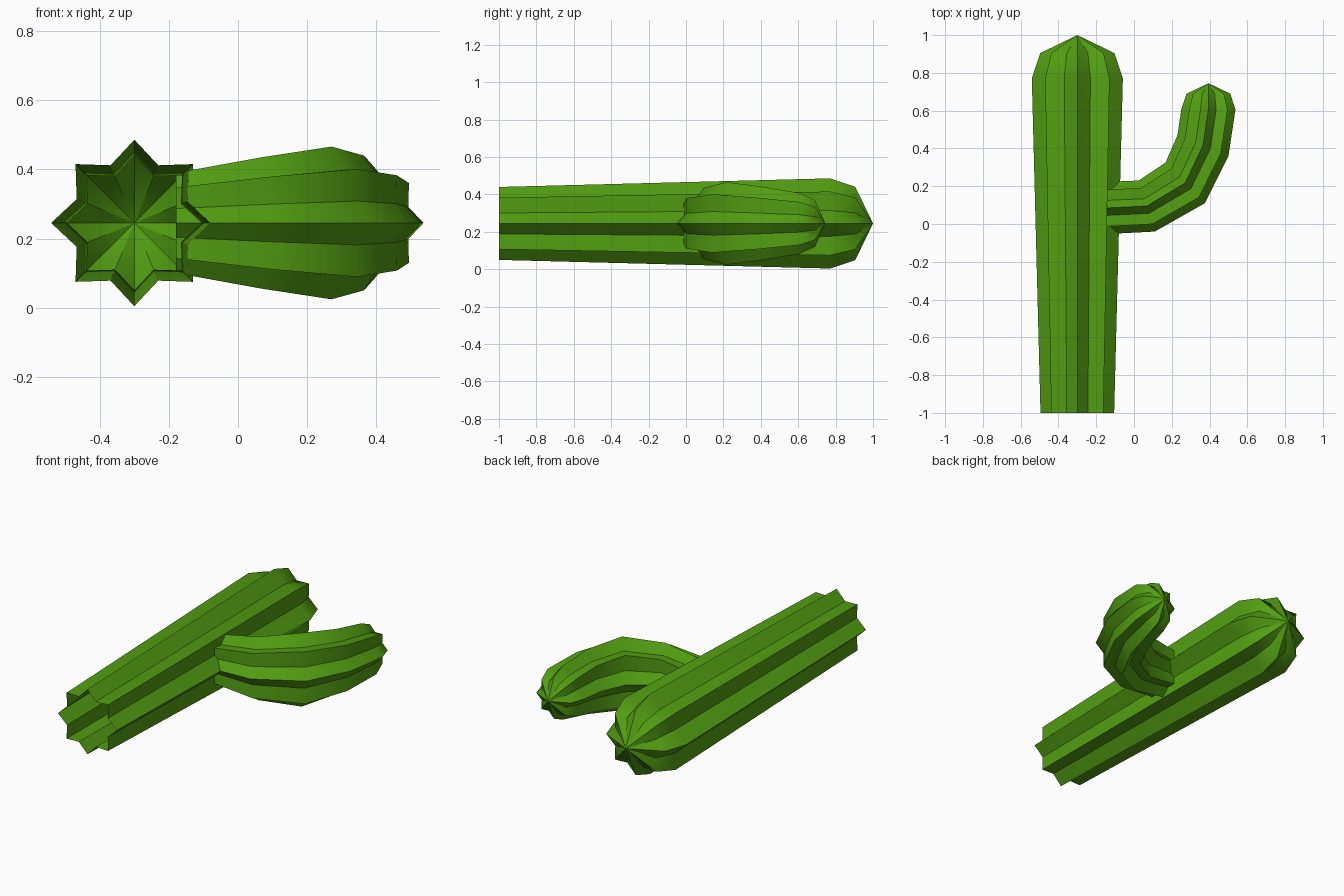
import bpy, bmesh, math
from mathutils import Vector

if "Cube" in bpy.data.objects:
    bpy.data.objects.remove(bpy.data.objects["Cube"])

RIBS = 8
VALLEY = 0.75      # valley radius relative to ridge radius
ZC = 0.245         # height of both axes

green = bpy.data.materials.new("cactus_green")
green.diffuse_color = (0.085, 0.34, 0.006, 1)
green.use_nodes = True
green.node_tree.nodes["Principled BSDF"].inputs["Base Color"].default_value = green.diffuse_color


def ribbed_tube(name, rings, tip):
    """Loft star sections (outer xy, inner xy, z radius), open at the start, closed at a tip."""
    bm = bmesh.new()
    n = RIBS * 2
    loops = []
    for ox, oy, ix, iy, rz in rings:
        c = Vector(((ox + ix) / 2, (oy + iy) / 2, ZC))
        u = Vector(((ox - ix) / 2, (oy - iy) / 2, 0))
        loop = []
        for k in range(n):
            a = 2 * math.pi * k / n
            s = VALLEY if k % 2 else 1.0
            loop.append(bm.verts.new(c + s * (math.cos(a) * u + Vector((0, 0, rz * math.sin(a))))))
        loops.append(loop)
    end = bm.verts.new((tip[0], tip[1], ZC))
    for a, b in zip(loops, loops[1:]):
        for k in range(n):
            j = (k + 1) % n
            bm.faces.new((a[k], a[j], b[j], b[k]))
    for k in range(n):
        bm.faces.new((loops[-1][k], loops[-1][(k + 1) % n], end))
    bmesh.ops.recalc_face_normals(bm, faces=bm.faces)
    # smooth along the length, crisp along every ridge and valley
    for f in bm.faces:
        f.smooth = True
    for e in bm.edges:
        e.smooth = True
    for k in range(n):
        chain = [l[k] for l in loops] + [end]
        for a, b in zip(chain, chain[1:]):
            bm.edges.get((a, b)).smooth = False
    me = bpy.data.meshes.new(name)
    bm.to_mesh(me)
    bm.free()
    me.materials.append(green)
    ob = bpy.data.objects.new(name, me)
    bpy.context.collection.objects.link(ob)
    return ob


# trunk: straight, widening towards the rounded top
TX = -0.30
trunk_rings = [(TX + r, y, TX - r, y, r)
               for y, r in ((-1.0, 0.195), (0.77, 0.241), (0.905, 0.196))]
ribbed_tube("trunk", trunk_rings, (TX, 1.0))

# arm: bends upwards, with sections deeper in z than in the bend plane
arm_rings = [
    (-0.18, -0.055, -0.18, 0.222, 0.145),
    (0.11, -0.04, 0.025, 0.23, 0.190),
    (0.375, 0.11, 0.167, 0.325, 0.221),
    (0.50, 0.36, 0.23, 0.47, 0.195),
    (0.537, 0.605, 0.25, 0.605, 0.163),
    (0.51, 0.69, 0.278, 0.69, 0.125),
]
ribbed_tube("arm", arm_rings, (0.395, 0.745))
